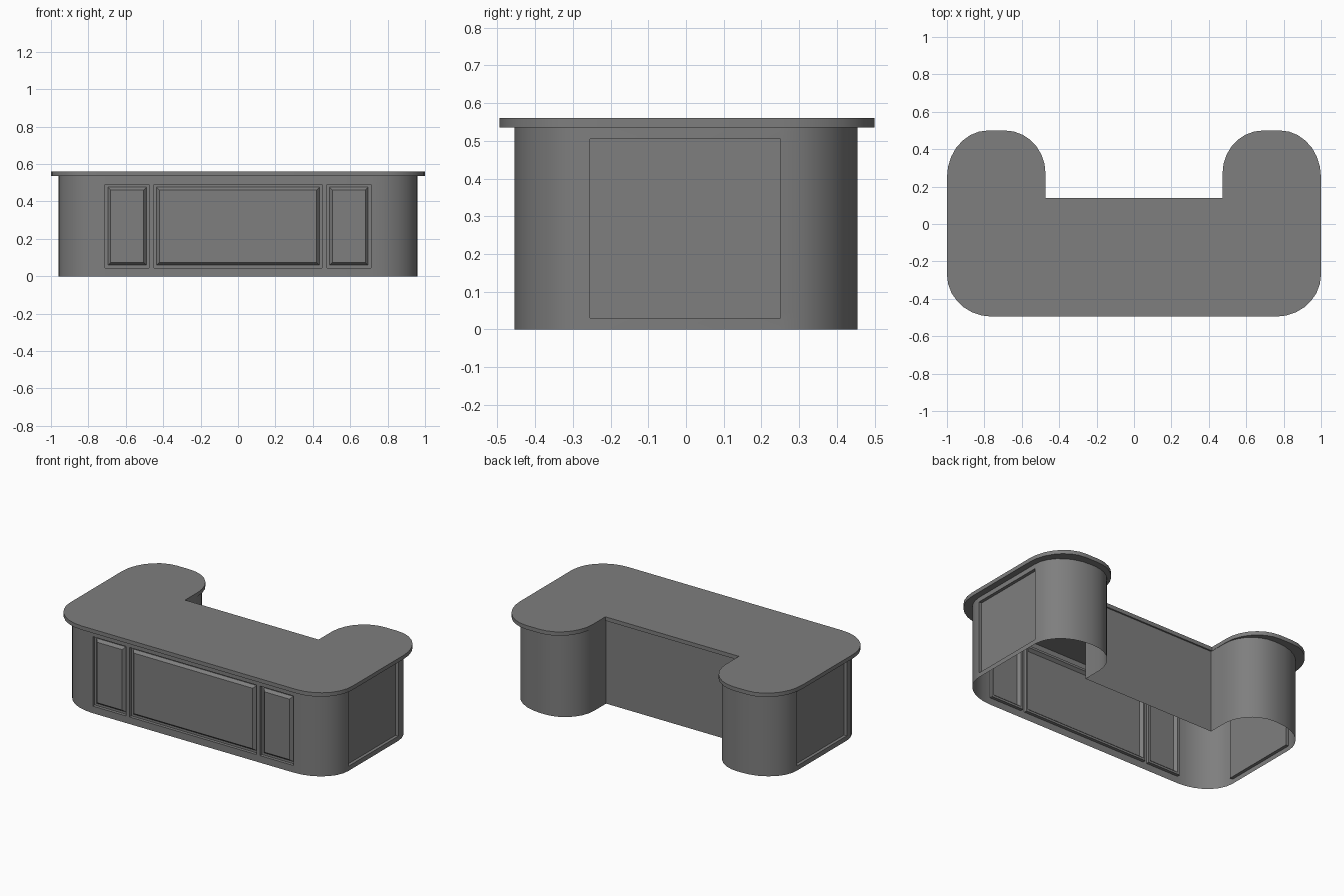
import bpy, bmesh, math

cube = bpy.data.objects.get("Cube")
if cube:
    bpy.data.objects.remove(cube, do_unlink=True)

grey = bpy.data.materials.new("mid_grey")
grey.use_nodes = True
colour = (0.21, 0.21, 0.21, 1)
grey.diffuse_color = colour
for node in grey.node_tree.nodes:
    if node.type == 'BSDF_PRINCIPLED':
        node.inputs["Base Color"].default_value = colour


def arc(cx, cy, rx, ry, start, steps=7):
    """Quarter ellipse, counter-clockwise from the start angle."""
    angles = [math.radians(start + 90 * i / steps) for i in range(steps + 1)]
    return [(cx + rx * math.cos(a), cy + ry * math.sin(a)) for a in angles]


def mirrored(half):
    """Close a +x half outline with its mirror image."""
    return half + [(-x, y) for x, y in reversed(half)]


def finish(bm, name):
    mesh = bpy.data.meshes.new(name)
    bm.to_mesh(mesh)
    bm.free()
    mesh.materials.append(grey)
    obj = bpy.data.objects.new(name, mesh)
    bpy.context.collection.objects.link(obj)
    bpy.ops.object.select_all(action='DESELECT')
    obj.select_set(True)
    bpy.context.view_layer.objects.active = obj
    bpy.ops.object.shade_smooth_by_angle(angle=math.radians(30))


def wall(outline, levels):
    """Upright wall along a closed outline, with a row of faces per level."""
    bm = bmesh.new()
    rows = [[bm.verts.new((x, y, z)) for x, y in outline] for z in levels]
    n = len(outline)
    for low, high in zip(rows, rows[1:]):
        for i in range(n):
            j = (i + 1) % n
            bm.faces.new((low[i], low[j], high[j], high[i]))
    bm.normal_update()
    return bm, rows


def inset(bm, faces, thickness, depth):
    bmesh.ops.inset_individual(bm, faces=faces, thickness=thickness,
                               depth=depth, use_even_offset=True)
    bm.normal_update()


# Countertop: solid slab with rounded ends
top_half = (arc(0.76, -0.27, 0.24, 0.225, -90) + arc(0.78, 0.25, 0.22, 0.25, 0)
            + arc(0.69, 0.27, 0.217, 0.23, 90) + [(0.473, 0.14)])
bm, rows = wall(mirrored(top_half), (0.535, 0.56))
bm.faces.new(rows[1])
bm.faces.new(rows[0][::-1])
finish(bm, "countertop")

# Desk body: thin wall, open underneath, split where the panels go
body_half = ([(0.45, -0.455), (0.475, -0.455)] + arc(0.71, -0.255, 0.25, 0.2, -90)
             + arc(0.71, 0.25, 0.25, 0.205, 0) + arc(0.68, 0.25, 0.205, 0.205, 90)
             + [(0.475, 0.13)])
bm, rows = wall(mirrored(body_half), (0, 0.03, 0.045, 0.49, 0.505, 0.535))

# Side panels: plain recesses
for side in (-1, 1):
    faces = [f for f in bm.faces if f.normal.x * side > 0.99
             and f.calc_center_median().x * side > 0.95
             and 0.03 < f.calc_center_median().z < 0.505
             and abs(f.calc_center_median().y) < 0.1]
    panel = bmesh.ops.dissolve_faces(bm, faces=faces)["region"]
    bm.normal_update()
    inset(bm, panel, 0, -0.02)

# Front panels: recessed border around a bevelled raised field
panels = [f for f in bm.faces if f.normal.y < -0.99
          and 0.045 < f.calc_center_median().z < 0.49
          and f.calc_center_median().y < -0.45 and f.calc_area() > 0.05]
inset(bm, panels, 0, -0.02)
inset(bm, panels, 0.014, 0)
inset(bm, panels, 0.015, 0.018)
finish(bm, "desk_body")
